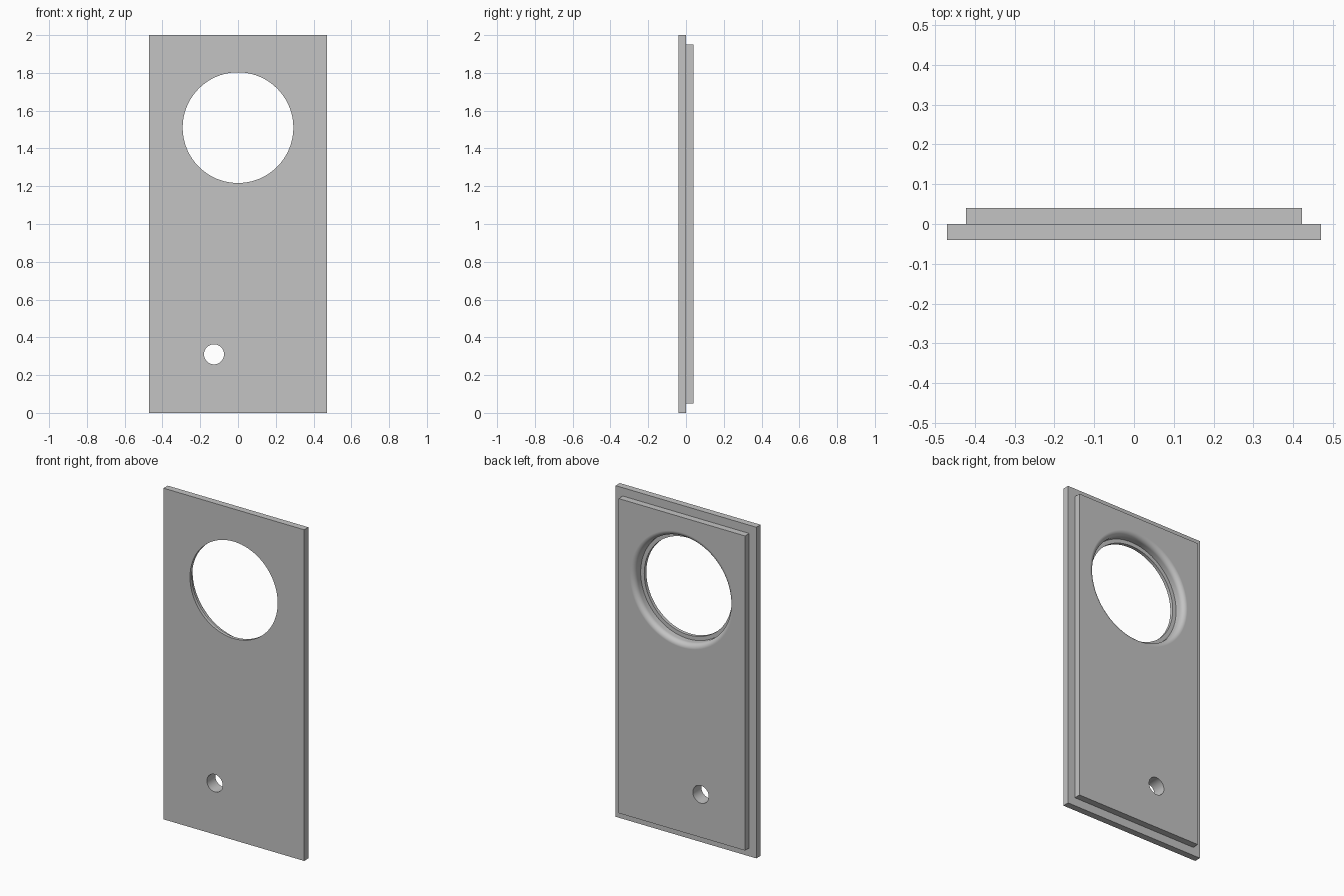
import bpy
import math

if "Cube" in bpy.data.objects:
    bpy.data.objects.remove(bpy.data.objects["Cube"], do_unlink=True)

grey = bpy.data.materials.new("plain grey")
grey.use_nodes = True
COLOUR = (0.55, 0.55, 0.55, 1)
grey.diffuse_color = COLOUR
grey.node_tree.nodes["Principled BSDF"].inputs["Base Color"].default_value = COLOUR


def plate(name, width, y0, y1, z0, z1):
    bpy.ops.mesh.primitive_cube_add(size=1, location=(0, (y0 + y1) / 2, (z0 + z1) / 2))
    ob = bpy.context.object
    ob.name = name
    ob.scale = (width, y1 - y0, z1 - z0)
    bpy.ops.object.transform_apply(location=True, rotation=False, scale=True)
    ob.data.materials.append(grey)
    return ob


def lathe(name, x, z, profile, sides):
    """Solid of revolution along y from (radius, y) pairs, front to back."""
    verts, faces = [], []
    for r, y in profile:
        for i in range(sides):
            a = math.tau * i / sides
            verts.append((x + r * math.cos(a), y, z + r * math.sin(a)))
    for k in range(len(profile) - 1):
        for i in range(sides):
            j = (i + 1) % sides
            a, b = k * sides, (k + 1) * sides
            faces.append((a + i, b + i, b + j, a + j))
    faces.append(tuple(range(sides)))
    faces.append(tuple(reversed(range(len(verts) - sides, len(verts)))))
    mesh = bpy.data.meshes.new(name)
    mesh.from_pydata(verts, [], faces)
    mesh.materials.append(grey)
    ob = bpy.data.objects.new(name, mesh)
    bpy.context.collection.objects.link(ob)
    return ob


def cut(ob, cutters):
    bpy.ops.object.select_all(action="DESELECT")
    ob.select_set(True)
    bpy.context.view_layer.objects.active = ob
    for c in cutters:
        mod = ob.modifiers.new("cut", "BOOLEAN")
        mod.operation, mod.solver, mod.object = "DIFFERENCE", "EXACT", c
        bpy.ops.object.modifier_apply(modifier=mod.name)
    bpy.ops.object.shade_smooth_by_angle(angle=math.radians(25))
    ob.modifiers.new("flat faces", "WEIGHTED_NORMAL").keep_sharp = True


T = 0.04          # thickness of each plate
HOLE_Z = 1.51
front_panel = plate("front_panel", 0.94, -T, 0, 0, 2)
back_panel = plate("back_panel", 0.845, 0, T, 0.05, 1.95)

# Large opening: thin stepped lip at the front, rounded edge at the back
R, ROUND = 0.317, 0.03
rounded = [(R + ROUND * (1 - math.cos(t)), T - ROUND + ROUND * math.sin(t))
           for t in (math.pi / 2 * k / 10 for k in range(11))]
front_cut = lathe("front_opening_cutter", 0, HOLE_Z,
                  [(0.293, -0.1), (0.293, -0.02), (R, -0.02), (R, 0.1)], 96)
back_cut = lathe("back_opening_cutter", 0, HOLE_Z,
                 [(R, -0.1)] + rounded + [(R + ROUND, 0.1)], 96)

# Small hole through both plates
small_cut = lathe("small_hole_cutter", -0.127, 0.31, [(0.053, -0.1), (0.053, 0.1)], 48)

cut(front_panel, [front_cut, small_cut])
cut(back_panel, [back_cut, small_cut])
for c in (front_cut, back_cut, small_cut):
    bpy.data.objects.remove(c, do_unlink=True)
